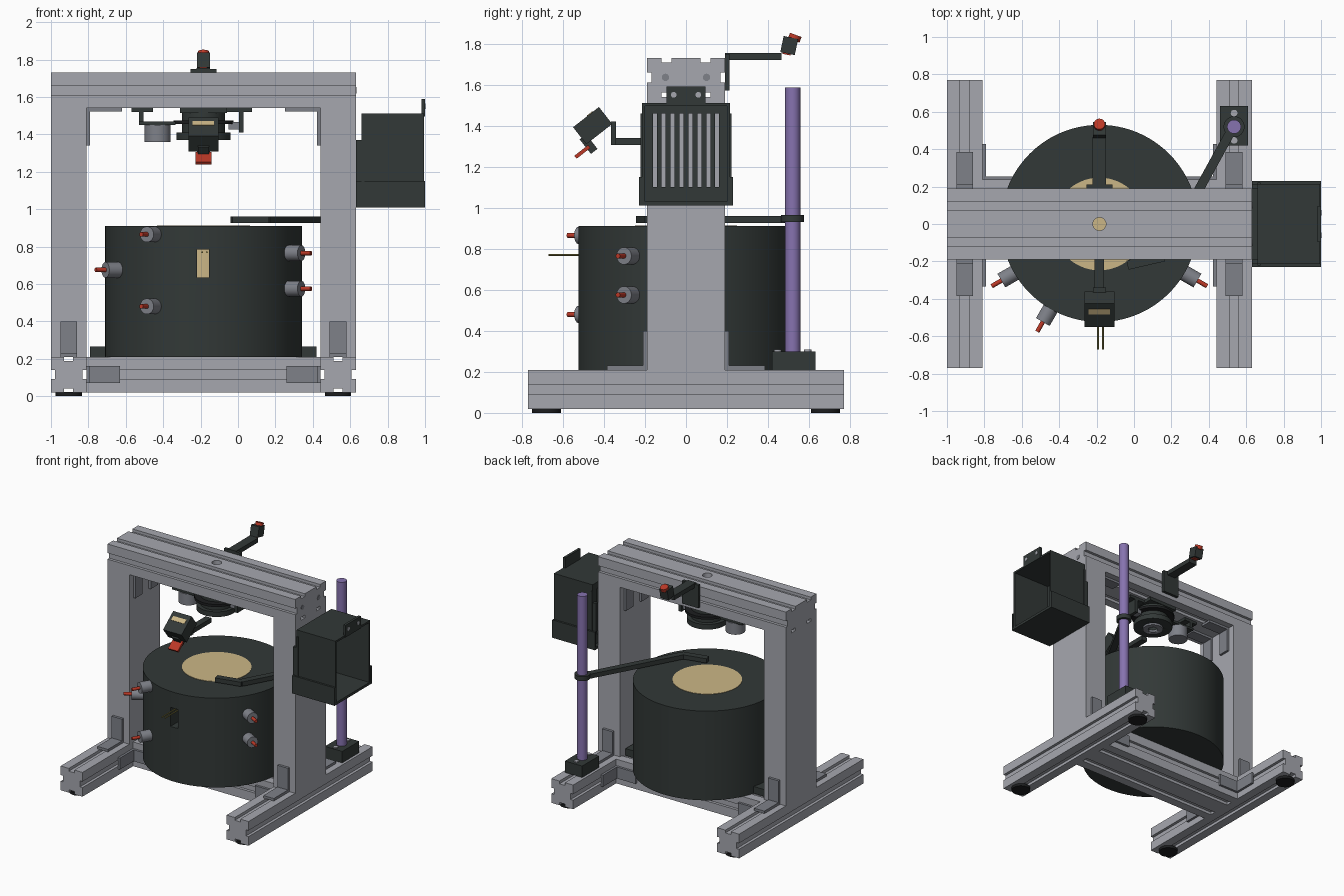
import bpy, bmesh, math
from mathutils import Vector, Matrix

cube = bpy.data.objects.get("Cube")
if cube:
    bpy.data.objects.remove(cube)


def material(name, r, g, b):
    m = bpy.data.materials.new(name)
    m.use_nodes = True
    m.diffuse_color = (r, g, b, 1)
    m.node_tree.nodes["Principled BSDF"].inputs["Base Color"].default_value = (r, g, b, 1)
    return m


ALU = material("aluminium grey", 0.38, 0.39, 0.43)
STEEL = material("bracket grey", 0.21, 0.22, 0.25)
DARK = material("charcoal", 0.032, 0.04, 0.038)
BLACK = material("black", 0.012, 0.013, 0.014)
TAN = material("tan", 0.60, 0.47, 0.24)
RED = material("red", 0.50, 0.04, 0.02)
PURPLE = material("purple", 0.24, 0.17, 0.43)
OLIVE = material("brass", 0.25, 0.22, 0.06)


def finish(name, bm, mat, smooth=False):
    bmesh.ops.recalc_face_normals(bm, faces=bm.faces)
    me = bpy.data.meshes.new(name)
    bm.to_mesh(me)
    bm.free()
    me.materials.append(mat)
    ob = bpy.data.objects.new(name, me)
    bpy.context.collection.objects.link(ob)
    if smooth:
        bpy.ops.object.select_all(action='DESELECT')
        ob.select_set(True)
        bpy.context.view_layer.objects.active = ob
        bpy.ops.object.shade_smooth_by_angle(angle=math.radians(35))
    return ob


def block(name, center, size, mat, rot=None):
    bm = bmesh.new()
    m = Matrix.Translation(center) @ (rot or Matrix()) @ Matrix.Diagonal((*size, 1))
    bmesh.ops.create_cube(bm, size=1, matrix=m)
    return finish(name, bm, mat)


def box(name, x, y, z, mat):
    c = [(a + b) / 2 for a, b in (x, y, z)]
    return block(name, c, [abs(b - a) for a, b in (x, y, z)], mat)


def rod(name, p, q, r, mat, seg=32):
    p, q = Vector(p), Vector(q)
    d = q - p
    bm = bmesh.new()
    m = Matrix.Translation((p + q) / 2) @ d.to_track_quat('Z', 'Y').to_matrix().to_4x4()
    bmesh.ops.create_cone(bm, cap_ends=True, segments=seg, radius1=r, radius2=r,
                          depth=d.length, matrix=m)
    return finish(name, bm, mat, True)


def bar(name, p, q, w, h, mat):
    p, q = Vector(p), Vector(q)
    d = q - p
    return block(name, (p + q) / 2, (d.length, w, h), mat,
                 Matrix.Rotation(math.atan2(d.y, d.x), 4, 'Z'))


def extrusion(name, center, cells, length, axis):
    """Slotted profile, cells wide and one cell high, run along x or y."""
    u, s, depth = 0.19, 0.024, 0.022
    w = cells * u
    pts = []
    for side, n in enumerate((cells, 1, cells, 1)):
        half = w / 2 if n == 1 and side % 2 else u / 2
        rot = Matrix.Rotation(side * math.pi / 2, 2)
        span = n * u
        pts.append(rot @ Vector((-span / 2, -half)))
        for i in range(n):
            c = -span / 2 + u * (i + 0.5)
            for dx, dy in ((-s, 0), (-s, depth), (s, depth), (s, 0)):
                pts.append(rot @ Vector((c + dx, -half + dy)))
    bm = bmesh.new()
    c = Vector(center)

    def place(p, t):
        return c + (Vector((t, p.x, p.y)) if axis == 'x' else Vector((p.x, t, p.y)))
    face = bm.faces.new([bm.verts.new(place(p, -length / 2)) for p in pts])
    ext = bmesh.ops.extrude_face_region(bm, geom=[face])["geom"]
    step = Vector((length, 0, 0)) if axis == 'x' else Vector((0, length, 0))
    bmesh.ops.translate(bm, vec=step, verts=[v for v in ext if isinstance(v, bmesh.types.BMVert)])
    return finish(name, bm, ALU)


def cut(ob, cutter):
    mod = ob.modifiers.new("cut", 'BOOLEAN')
    mod.operation = 'DIFFERENCE'
    mod.object = cutter
    cutter.hide_render = True
    cutter.hide_viewport = True
    cutter.display_type = 'WIRE'


CX = -0.185
# Frame
bore = rod("bore_cutter", (CX, 0, 1.2), (CX, 0, 1.9), 0.035, ALU)
top_beam = extrusion("top_beam", (CX, 0, 1.635), 2, 1.63, 'x')
cut(top_beam, bore)
extrusion("cross_beam", (CX, 0.047, 0.115), 2, 1.25, 'x')
for s in (-1, 1):
    fx = CX + s * 0.72
    extrusion("foot_beam", (fx, 0, 0.115), 1, 1.54, 'y')
    box("post", (fx - 0.095, fx + 0.095), (-0.19, 0.19), (0.21, 1.54), ALU)
    for t in (-1, 1):
        rod("foot_pad", (fx, t * 0.68, 0), (fx, t * 0.68, 0.022), 0.07, BLACK)
        # post brackets
        box("post_bracket", (fx - 0.045, fx + 0.045), (t * 0.19, t * 0.21), (0.21, 0.40), STEEL)
        box("post_bracket_base", (fx - 0.045, fx + 0.045), (t * 0.19, t * 0.385), (0.21, 0.23), STEEL)
        # cross beam brackets
        inner = CX + s * 0.625
        y0 = 0.047 + t * 0.19
        box("beam_bracket", (inner, inner - s * 0.18), (y0, y0 + t * 0.018), (0.07, 0.16), STEEL)
        box("beam_bracket_side", (inner, inner - s * 0.018), (y0, y0 + t * 0.19), (0.07, 0.16), STEEL)
        # upper corner brackets
        yc = t * 0.095
        box("corner_bracket", (inner, inner - s * 0.018), (yc - 0.045, yc + 0.045), (1.34, 1.54), STEEL)
        box("corner_bracket_top", (inner, inner - s * 0.19), (yc - 0.045, yc + 0.045), (1.522, 1.54), STEEL)
    # drum hold-down tabs
    box("drum_tab", (CX + s * 0.48, CX + s * 0.605), (0.03, 0.15), (0.21, 0.265), DARK)
    rod("beam_end_bolt", (0.625, s * 0.1, 1.635), (0.633, s * 0.1, 1.635), 0.018, STEEL, 16)

# Drum with tan core and a front window
drum = rod("drum", (CX, 0.003, 0.21), (CX, 0.003, 0.91), 0.527, DARK, 96)
cut(drum, box("window_cutter", (-0.22, -0.155), (-0.7, -0.2), (0.635, 0.785), DARK))
rod("drum_core", (CX, 0, 0.23), (CX, 0, 0.913), 0.248, TAN, 64)
for x in (-0.192, -0.166):
    rod("probe_pin", (x, -0.2, 0.77), (x, -0.67, 0.77), 0.005, OLIVE, 8)

# Radial ports
for deg, z in ((210, 0.675), (240, 0.865), (240, 0.48), (330, 0.765), (330, 0.575)):
    a = math.radians(deg)
    d = Vector((math.cos(a), math.sin(a), 0))
    o = Vector((CX, 0, z))
    rod("port_body", o + d * 0.5, o + d * 0.605, 0.042, STEEL)
    rod("port_tip", o + d * 0.6, o + d * 0.665, 0.012, RED, 16)

# Pole, clamp and reaching arm
PX, PY = 0.535, 0.52
box("pole_base", (0.46, 0.61), (0.42, 0.63), (0.21, 0.30), DARK)
for y in (0.447, 0.593):
    rod("base_bolt", (PX, y, 0.3), (PX, y, 0.308), 0.018, ALU, 16)
rod("pole", (PX, PY, 0.22), (PX, PY, 1.585), 0.037, PURPLE)
rod("pole_clamp", (PX, PY, 0.93), (PX, PY, 0.965), 0.056, DARK)
bar("arm_long", (PX - 0.02, PY - 0.03, 0.943), (0.15, -0.175, 0.943), 0.05, 0.035, DARK)
bar("arm_short", (0.16, -0.175, 0.943), (-0.035, -0.22, 0.943), 0.05, 0.034, DARK)

# Vented housing on the side
for s in (-1, 1):
    box("housing_side", (0.66, 0.995), (s * 0.2, s * 0.215), (1.02, 1.51), DARK)
    box("housing_skirt", (0.63, 1.0), (s * 0.214, s * 0.23), (1.01, 1.15), DARK)
    box("housing_flange", (0.63, 0.66), (s * 0.19, s * 0.215), (1.15, 1.37), DARK)
    rod("tab_bolt", (0.995, s * 0.06, 1.55), (1.003, s * 0.06, 1.55), 0.014, ALU, 16)
box("housing_top", (0.66, 0.995), (-0.2, 0.2), (1.495, 1.51), DARK)
box("housing_bottom", (0.63, 1.0), (-0.215, 0.215), (1.01, 1.03), DARK)
box("housing_tab", (0.98, 1.0), (-0.095, 0.095), (1.495, 1.59), DARK)
box("vent_lower", (0.66, 0.675), (-0.2, 0.2), (1.03, 1.1), DARK)
box("vent_upper", (0.66, 0.675), (-0.2, 0.2), (1.46, 1.495), DARK)
pitch = 0.0435
for i in range(9):
    y = (i - 4) * pitch
    w = 0.012 if 0 < i < 8 else 0.03
    y += 0.018 * ((i == 8) - (i == 0))
    box("vent_slat", (0.66, 0.675), (y - w, y + w), (1.1, 1.46), DARK)

# Rear camera on a raised arm
box("rear_plate", (-0.255, -0.115), (0.19, 0.212), (1.57, 1.75), DARK)
box("rear_arm", (-0.222, -0.15), (0.19, 0.465), (1.72, 1.755), DARK)
tilt = Matrix.Rotation(math.radians(-12), 4, 'X')
block("rear_camera", (CX, 0.503, 1.79), (0.07, 0.072, 0.08), DARK, tilt)
rod("rear_lens", (CX, 0.525, 1.815), (CX, 0.535, 1.842), 0.03, RED)
block("rear_camera_clip", (CX, 0.49, 1.752), (0.04, 0.04, 0.012), RED, tilt)

# Front camera
box("front_arm", (-0.21, -0.16), (-0.35, -0.1), (1.305, 1.34), DARK)
box("front_bracket", (-0.22, -0.15), (-0.365, -0.34), (1.305, 1.42), DARK)
tilt = Matrix.Rotation(math.radians(38), 4, 'X')
hub = Vector((CX, -0.455, 1.4))
block("front_camera", hub, (0.16, 0.16, 0.105), DARK, tilt)
block("camera_slot", hub + tilt @ Vector((0, 0.025, 0.053)), (0.115, 0.035, 0.006), TAN, tilt)
block("camera_stalk", (CX, -0.475, 1.31), (0.06, 0.04, 0.09), DARK, tilt)
block("camera_tip", (CX, -0.505, 1.272), (0.085, 0.085, 0.018), RED, tilt)

# Rotary drive under the top beam
for name, r, z0, z1, mat in (("drive_mount", 0.115, 1.41, 1.52, DARK),
                             ("drive_wheel", 0.145, 1.37, 1.41, DARK),
                             ("drive_bearing", 0.075, 1.355, 1.37, STEEL),
                             ("drive_gear", 0.16, 1.455, 1.475, BLACK)):
    cut(rod(name, (CX, 0, z0), (CX, 0, z1), r, mat, 48), bore)
cut(box("drive_plate", (-0.31, -0.06), (-0.12, 0.12), (1.515, 1.54), DARK), bore)
rod("motor", (-0.43, 0, 1.36), (-0.43, 0, 1.45), 0.07, STEEL)
box("motor_plate", (-0.53, -0.335), (-0.06, 0.06), (1.45, 1.468), DARK)
box("motor_hanger", (-0.53, -0.505), (-0.05, 0.05), (1.46, 1.53), DARK)
box("motor_hanger_top", (-0.57, -0.455), (-0.05, 0.05), (1.518, 1.54), DARK)
box("sensor_hanger", (0.005, 0.03), (-0.05, 0.05), (1.41, 1.53), DARK)
box("sensor_hanger_top", (-0.06, 0.075), (-0.05, 0.05), (1.518, 1.54), DARK)
box("sensor", (-0.05, 0.005), (-0.03, 0.03), (1.425, 1.465), STEEL)
